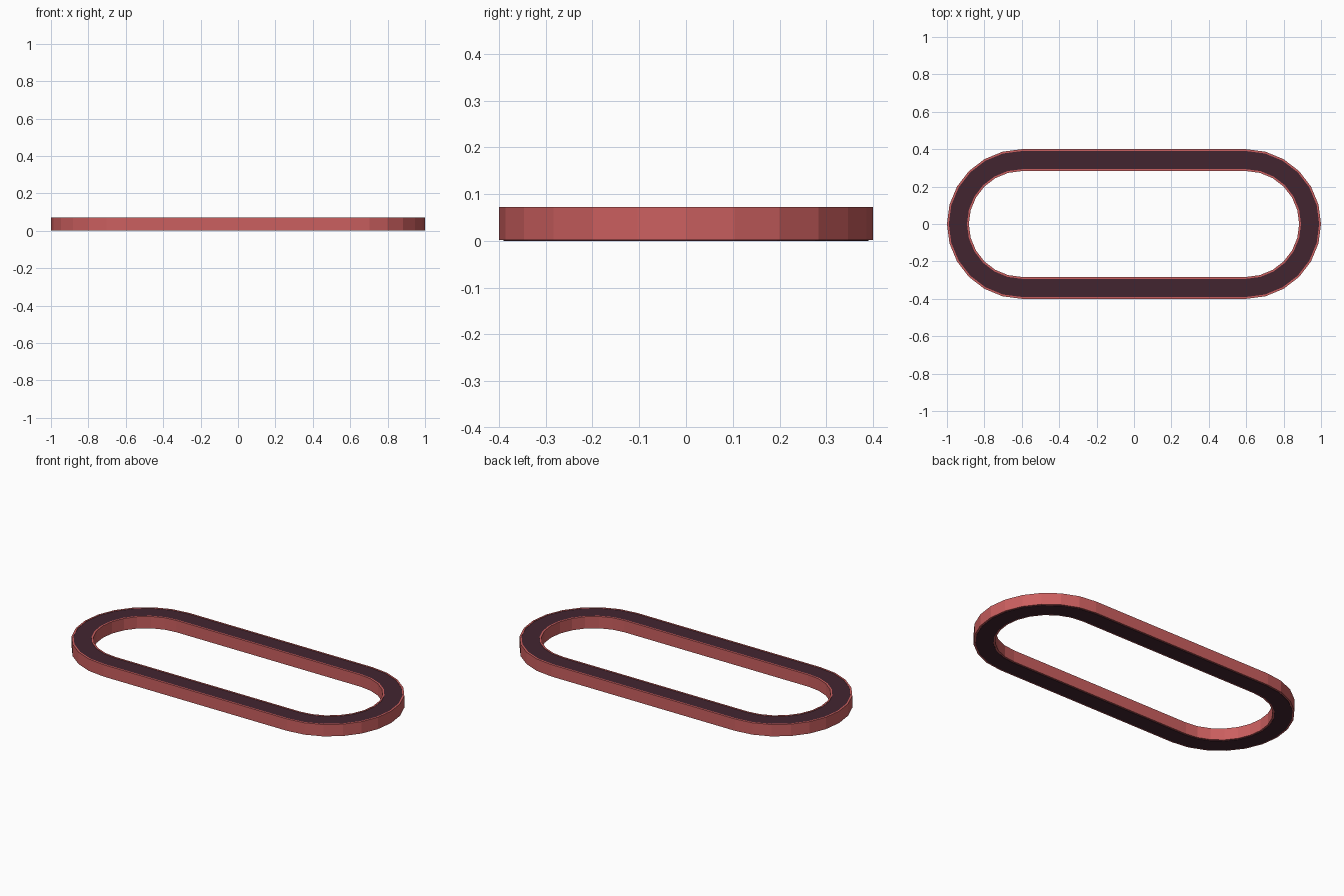
import bpy, bmesh, math

if "Cube" in bpy.data.objects:
    bpy.data.objects.remove(bpy.data.objects["Cube"])


def material(name, rgb):
    m = bpy.data.materials.new(name)
    m.diffuse_color = (*rgb, 1)
    m.use_nodes = True
    m.node_tree.nodes["Principled BSDF"].inputs["Base Color"].default_value = m.diffuse_color
    return m


red = material("coral red", (0.60, 0.115, 0.115))
dark = material("dark plum", (0.055, 0.018, 0.030))

CENTRE, SEG, HEIGHT = 0.6, 12, 0.072


def loop(bm, r, z):
    """Stadium outline: two half circles joined by straight sides."""
    pts = []
    for side in (1, -1):
        for i in range(SEG + 1):
            a = math.pi * (i / SEG - 0.5)
            pts.append(bm.verts.new((side * (CENTRE + r * math.cos(a)), side * r * math.sin(a), z)))
    return pts


def track(name, profile, mat):
    """Sweep a closed (radius, z) section round the stadium."""
    bm = bmesh.new()
    loops = [loop(bm, r, z) for r, z in profile]
    n = len(loops[0])
    for a, b in zip(loops, loops[1:] + loops[:1]):
        for i in range(n):
            j = (i + 1) % n
            bm.faces.new((a[i], a[j], b[j], b[i]))
    bmesh.ops.recalc_face_normals(bm, faces=bm.faces)
    me = bpy.data.meshes.new(name)
    bm.to_mesh(me)
    bm.free()
    me.materials.append(mat)
    ob = bpy.data.objects.new(name, me)
    bpy.context.collection.objects.link(ob)


def section(r0, r1, z0, z1):
    return [(r1, z0), (r1, z1), (r0, z1), (r0, z0)]


# Thin red walls along the outer and inner edge
track("outer_wall", section(0.39, 0.40, 0.002, HEIGHT), red)
track("inner_wall", section(0.283, 0.293, 0.002, HEIGHT), red)
# Dark band filling the space between them, just below the rim
track("dark_band", section(0.293, 0.39, 0.0, HEIGHT - 0.002), dark)
